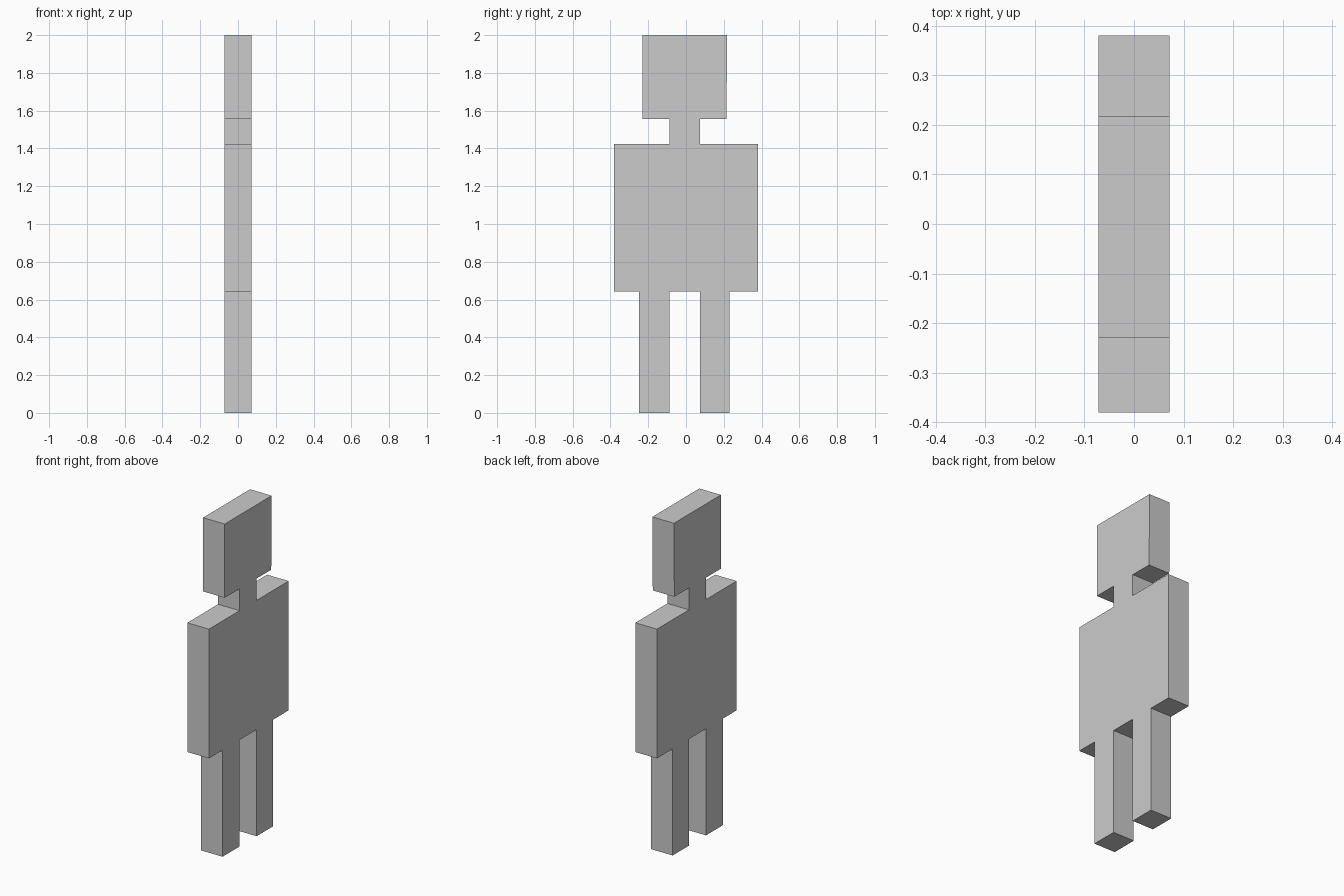
import bpy, bmesh

if "Cube" in bpy.data.objects:
    bpy.data.objects.remove(bpy.data.objects["Cube"])

HALF_DEPTH = 0.072

# Figure silhouette in the y-z plane, counter-clockwise seen from +x
profile = [
    (-0.25, 0), (-0.088, 0), (-0.088, 0.643),           # left leg
    (0.075, 0.643), (0.075, 0), (0.23, 0),              # right leg
    (0.23, 0.643), (0.38, 0.643), (0.38, 1.423),        # torso right side
    (0.075, 1.423), (0.075, 1.555),                     # neck right side
    (0.214, 1.555), (0.218, 2.0), (-0.23, 2.0),         # head
    (-0.23, 1.555), (-0.088, 1.555), (-0.088, 1.423),   # neck left side
    (-0.38, 1.423), (-0.38, 0.643), (-0.25, 0.643),     # torso left side
]

# Extrude the silhouette into a flat slab
bm = bmesh.new()
face = bm.faces.new([bm.verts.new((-HALF_DEPTH, y, z)) for y, z in profile])
ext = bmesh.ops.extrude_face_region(bm, geom=[face], use_keep_orig=True)
moved = [g for g in ext["geom"] if isinstance(g, bmesh.types.BMVert)]
bmesh.ops.translate(bm, verts=moved, vec=(2 * HALF_DEPTH, 0, 0))
bmesh.ops.recalc_face_normals(bm, faces=bm.faces[:])

mesh = bpy.data.meshes.new("flat_figure")
bm.to_mesh(mesh)
bm.free()
bpy.context.collection.objects.link(bpy.data.objects.new("flat_figure", mesh))
